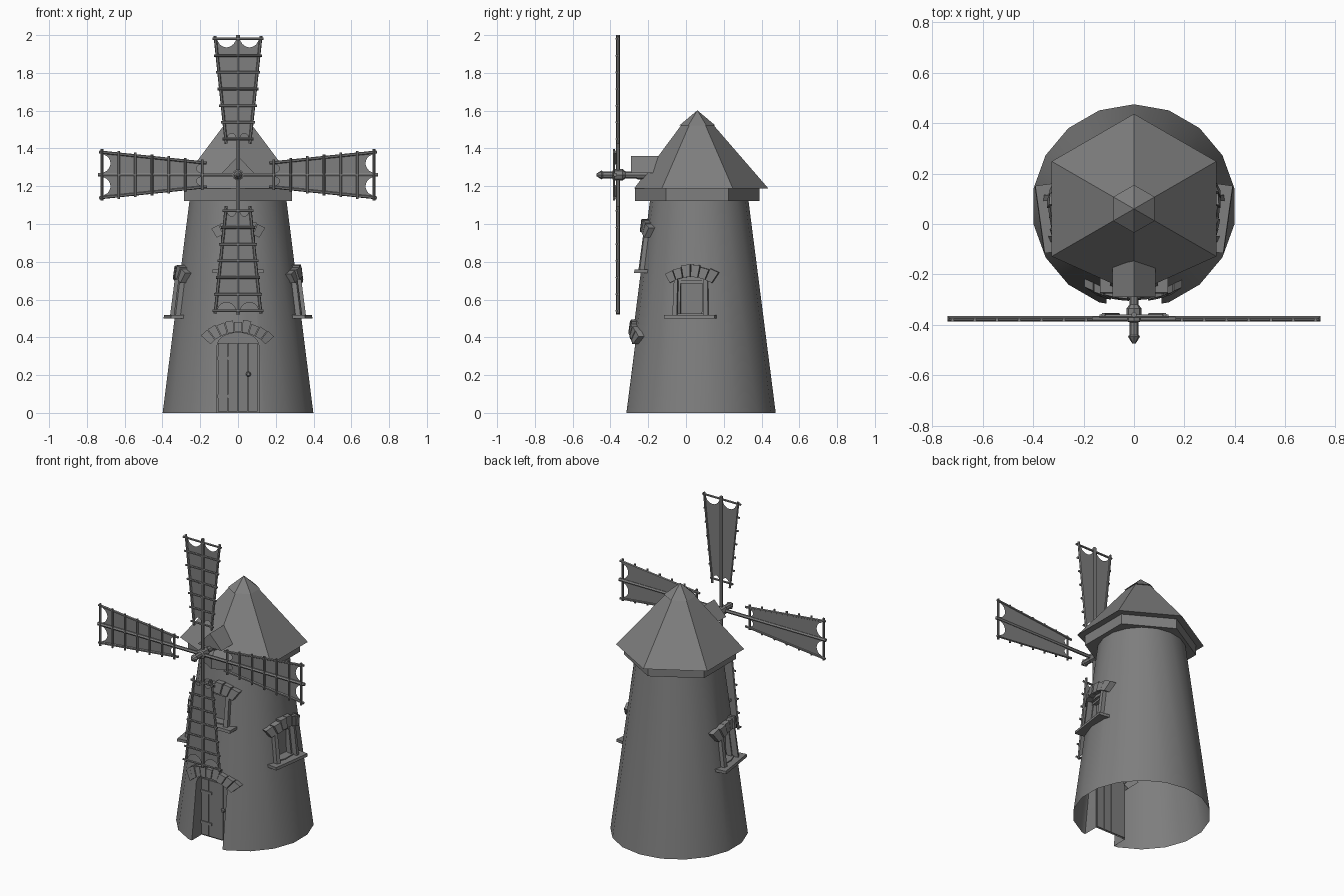
import bpy, bmesh, random
from math import sin, cos, pi, radians, sqrt
from mathutils import Matrix, Vector

random.seed(4)
if "Cube" in bpy.data.objects:
    bpy.data.objects.remove(bpy.data.objects["Cube"])

GREY = (0.21, 0.21, 0.21, 1)
stone = bpy.data.materials.new("plain_grey")
stone.use_nodes = True
stone.diffuse_color = GREY
stone.node_tree.nodes["Principled BSDF"].inputs["Base Color"].default_value = GREY

AXIS_Y = 0.07      # tower axis
HUB_Z = 1.26


def wall_radius(z):
    return 0.405 - 0.145 * z / 1.13


def finish(name, bm, smooth=False):
    bmesh.ops.recalc_face_normals(bm, faces=bm.faces)
    if smooth:
        for f in bm.faces:
            f.smooth = True
        for e in bm.edges:
            e.smooth = len(e.link_faces) == 2 and e.calc_face_angle(pi) < radians(30)
    mesh = bpy.data.meshes.new(name)
    bm.to_mesh(mesh)
    bm.free()
    mesh.materials.append(stone)
    ob = bpy.data.objects.new(name, mesh)
    bpy.context.collection.objects.link(ob)
    return ob


def bridge(bm, rings):
    """Skin a list of vertex rings and cap both ends."""
    for a, b in zip(rings, rings[1:]):
        for i in range(len(a)):
            j = (i + 1) % len(a)
            bm.faces.new((a[i], a[j], b[j], b[i]))
    bm.faces.new(rings[0])
    bm.faces.new(rings[-1])


def lathe(bm, profile, sides, matrix):
    rings = []
    for r, z in profile:
        rings.append([bm.verts.new(matrix @ Vector((r * sin(2 * pi * i / sides), r * cos(2 * pi * i / sides), z)))
                      for i in range(sides)])
    bridge(bm, rings)


def turned(name, profile, sides, matrix):
    bm = bmesh.new()
    lathe(bm, profile, sides, matrix)
    return finish(name, bm)


def rod(bm, p, q, r):
    p, q = Vector(p), Vector(q)
    m = Matrix.Translation(p) @ (q - p).to_track_quat('Z', 'Y').to_matrix().to_4x4()
    lathe(bm, [(r, 0), (r, (q - p).length)], 6, m)


def add_prism(bm, heading, pts, d0, d1, follow=True):
    """Extrude a (sideways, height) outline outward; follow hugs the round wall."""
    rings = []
    for d in (d0, d1):
        ring = []
        for u, z in pts:
            out = d + (sqrt(wall_radius(z) ** 2 - u * u) if follow else 0)
            ring.append(bm.verts.new((sin(heading) * out + cos(heading) * u,
                                      AXIS_Y - cos(heading) * out + sin(heading) * u, z)))
        rings.append(ring)
    bridge(bm, rings)


def prism(name, *args, **kw):
    bm = bmesh.new()
    add_prism(bm, *args, **kw)
    return finish(name, bm)


def rect(u0, u1, z0, z1):
    return [(u0, z0), (u1, z0), (u1, z1), (u0, z1)]


def stone_arch(name, heading, cz, r0, r1, half, count, proud):
    """Fan of slightly uneven wedge stones."""
    bm = bmesh.new()
    step = 2 * half / count
    for i in range(count):
        a = -half + i * step + 0.008
        b = a + step - 0.016
        top = r1 + random.uniform(-0.012, 0.006)
        pts = [(r * sin(t), cz + r * cos(t)) for r, t in ((r0, a), (r0, b), (top, b), (top, a))]
        add_prism(bm, heading, pts, -0.03, proud + random.uniform(-0.005, 0.005))
    return finish(name, bm)


# Tower with door alcove and window recesses
tower = turned("tower", [(0.405, 0), (0.26, 1.13)], 18, Matrix.Translation((0, AXIS_Y, 0)))
door_outline = [(-0.11, -0.1), (0.11, -0.1)]
door_outline += [(0.11 * cos(t * pi / 8), 0.36 + 0.065 * sin(t * pi / 8)) for t in range(9)]
cutters = [prism("door_cutter", 0, door_outline, 0.285, 0.6, follow=False)]
side = radians(82)
windows = [("front", 0, 0.745), ("left", side, 0.505), ("right", -side, 0.505)]
for label, heading, z in windows:
    depth = wall_radius(z + 0.11) - 0.05
    cutters.append(prism(label + "_window_cutter", heading, rect(-0.07, 0.07, z + 0.02, z + 0.195),
                         depth, 0.6, follow=False))
for c in cutters:
    c.hide_render = True
    mod = tower.modifiers.new("cut", 'BOOLEAN')
    mod.object = c
    mod.solver = 'EXACT'
bpy.context.view_layer.update()
cut_mesh = bpy.data.meshes.new_from_object(tower.evaluated_get(bpy.context.evaluated_depsgraph_get()))
bpy.data.objects.remove(tower)
for c in cutters:
    bpy.data.objects.remove(c)
bm = bmesh.new()
bm.from_mesh(cut_mesh)
floor = [f for f in bm.faces if f.normal.z < -0.9 and f.calc_center_median().z < 0.01]
bmesh.ops.delete(bm, geom=floor, context='FACES')
for f in bm.faces:
    f.material_index = 0
finish("tower", bm, smooth=True)

# Windows: sill, jambs, inner frame and stone lintel
for label, heading, z in windows:
    prism(label + "_window_sill", heading, rect(-0.135, 0.135, z - 0.004, z + 0.014), -0.03, 0.066)
    bm = bmesh.new()
    for s in (-1, 1):
        add_prism(bm, heading, [(s * 0.07, z + 0.014), (s * 0.095, z + 0.014),
                                (s * 0.09, z + 0.2), (s * 0.07, z + 0.2)], -0.03, 0.022)
        add_prism(bm, heading, rect(s * 0.058, s * 0.07, z + 0.02, z + 0.195), -0.05, -0.015)
    add_prism(bm, heading, rect(-0.07, 0.07, z + 0.18, z + 0.2), -0.05, -0.01)
    finish(label + "_window_frame", bm)
    stone_arch(label + "_window_lintel", heading, z, 0.215, 0.278, radians(32), 6, 0.03)

# Door: arch stones, planks, hinges and handle
stone_arch("door_arch", 0, 0.23, 0.198, 0.262, radians(48), 9, 0.026)
bm = bmesh.new()
for i in range(4):
    u = -0.105 + i * 0.0525
    add_prism(bm, 0, rect(u, u + 0.05, 0.008, 0.37), 0.28, 0.293, follow=False)
for z in (0.08, 0.28):
    add_prism(bm, 0, rect(-0.108, -0.03, z, z + 0.018), 0.285, 0.299, follow=False)
finish("door_planks", bm)
turned("door_handle", [(0.006, 0), (0.014, 0.012), (0.008, 0.022)], 8,
       Matrix.Translation((0.055, AXIS_Y - 0.29, 0.205)) @ Matrix.Rotation(pi / 2, 4, 'X'))

# Six-sided roof with eave band and cap
roof_at = Matrix.Translation((0, 0.06, 0))
turned("eave_band", [(0.33, 1.122), (0.33, 1.19)], 6, roof_at)
roof = turned("roof", [(0.377, 1.187), (0.08, 1.53)], 6, roof_at)
for v in roof.data.vertices:
    if v.co.y < -0.25:
        v.co.y = -0.275
turned("roof_cap", [(0.095, 1.522), (0.002, 1.6)], 6, roof_at)

# Little gable over the shaft
prism("shaft_gable", 0, [(-0.085, 1.27), (0.085, 1.27), (0, 1.36)], 0.1, 0.36, follow=False)

# Shaft and nose
turned("sail_shaft", [(0.004, -0.1), (0.025, -0.1), (0.025, 0.25), (0.018, 0.27), (0.018, 0.32), (0.03, 0.335),
                      (0.03, 0.385), (0.018, 0.39), (0.018, 0.44), (0.024, 0.447), (0.006, 0.475)], 8,
       Matrix.Translation((0, 0, HUB_Z)) @ Matrix.Rotation(pi / 2, 4, 'X'))


# Sails
def rail(r):
    return 0.065 + 0.055 * (r - 0.19) / 0.53


RUNGS = [0.19 + i * 0.53 / 6 for i in range(7)]


def build_sail(name, angle, y):
    place = Matrix.Translation((0, y, HUB_Z)) @ Matrix.Rotation(angle, 4, 'Y')
    bm = bmesh.new()
    rod(bm, (0, 0, 0), (0, 0, 0.74), 0.011)
    for s in (-1, 1):
        rod(bm, (s * rail(0.165), 0, 0.165), (s * rail(0.735), 0, 0.735), 0.008)
    for r in RUNGS:
        w = rail(r) + 0.016
        rod(bm, (-w, -0.006, r), (w, -0.006, r), 0.007)
    bm.transform(place)
    finish(name + "_frame", bm)

    # Cloth panels with scalloped edges
    bm = bmesh.new()
    for s in (-1, 1):
        pts = []
        for a, b in zip(RUNGS, RUNGS[1:]):
            for k in range(4):
                r = a + (b - a) * k / 4
                pts.append((rail(r) - 0.006 - 0.016 * sin(pi * k / 4), r))
        for end, sag in ((RUNGS[-1], -0.045), (RUNGS[0], 0.03)):
            w = rail(end) - 0.006
            arc = [(0.008 + (w - 0.008) * k / 8, end + sag * sin(pi * k / 8) ** 0.6 if 0 < k < 8 else end)
                   for k in range(9)]
            pts += arc[::-1] if sag < 0 else arc[:-1]
        bm.faces.new([bm.verts.new((s * u, 0.002, r)) for u, r in pts])
    bm.transform(place)
    finish(name + "_cloth", bm)


for i, name in enumerate(("top_sail", "left_sail", "bottom_sail", "right_sail")):
    build_sail(name, i * pi / 2, -0.375 if i % 2 else -0.36)
